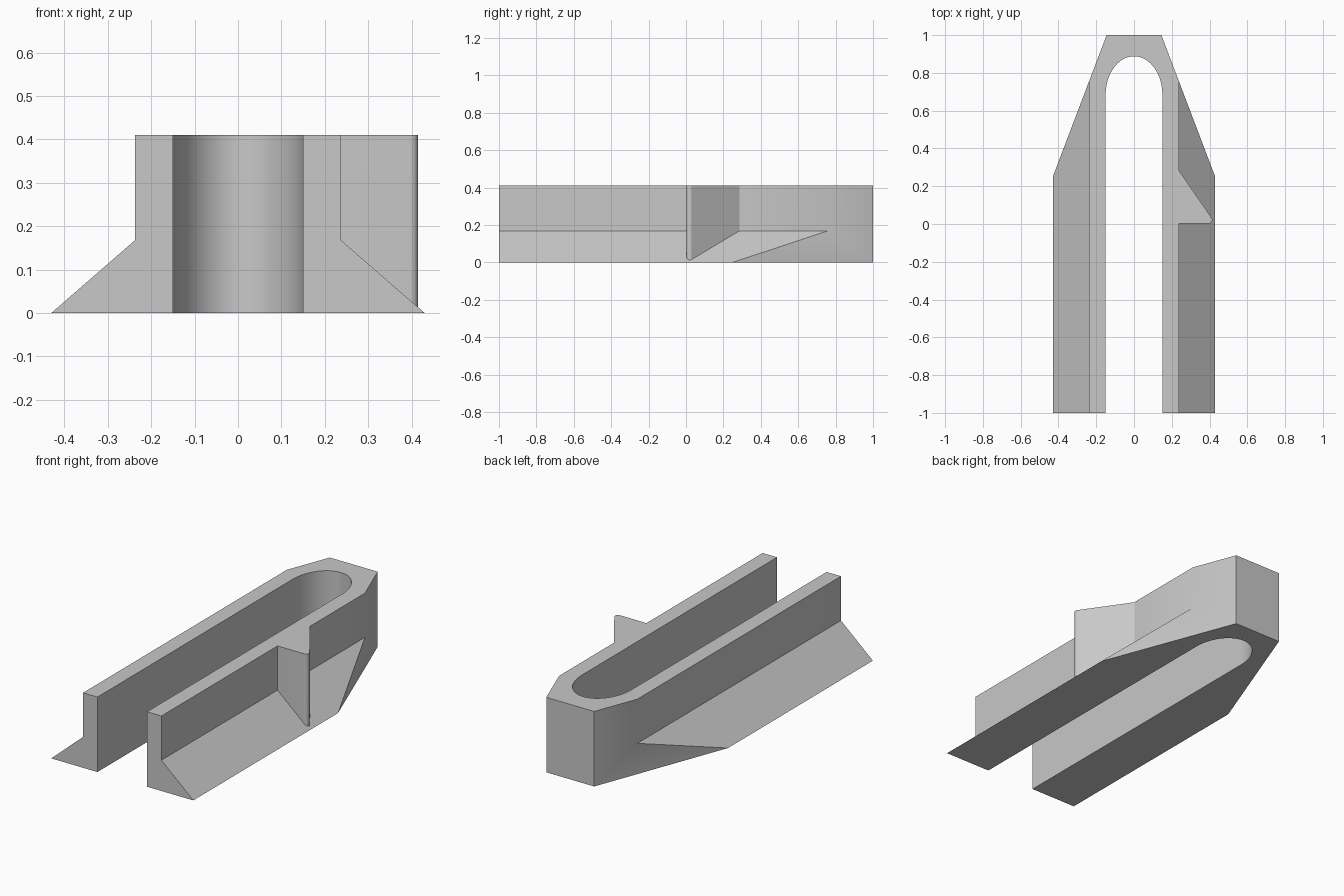
import bpy
import bmesh
import math
from mathutils import Vector

cube = bpy.data.objects.get("Cube")
if cube:
    bpy.data.objects.remove(cube, do_unlink=True)

grey = bpy.data.materials.new("plain grey")
grey.use_nodes = True
color = (0.58, 0.58, 0.58, 1)
grey.diffuse_color = color
grey.node_tree.nodes["Principled BSDF"].inputs["Base Color"].default_value = color

TOP = 0.41
WALL = 0.237
FOOT = 0.43
SLOT = 0.15


def prism(name, points, push):
    """Extrude a closed outline along a vector."""
    bm = bmesh.new()
    face = bm.faces.new([bm.verts.new(p) for p in points])
    new = bmesh.ops.extrude_face_region(bm, geom=[face])["geom"]
    moved = [v for v in new if isinstance(v, bmesh.types.BMVert)]
    bmesh.ops.translate(bm, verts=moved, vec=Vector(push))
    bmesh.ops.recalc_face_normals(bm, faces=bm.faces)
    mesh = bpy.data.meshes.new(name)
    bm.to_mesh(mesh)
    bm.free()
    mesh.materials.append(grey)
    obj = bpy.data.objects.new(name, mesh)
    bpy.context.collection.objects.link(obj)
    return obj


def combine(target, tool, operation):
    """Apply a boolean and discard the helper."""
    mod = target.modifiers.new(operation.lower(), "BOOLEAN")
    mod.operation = operation
    mod.solver = "EXACT"
    mod.object = tool
    tool.hide_render = True
    bpy.context.view_layer.objects.active = target
    bpy.ops.object.modifier_apply(modifier=mod.name)
    bpy.data.objects.remove(tool, do_unlink=True)


def mirrored(half):
    return half + [(-x, v) for x, v in reversed(half)]


# Flanged section running the full length
section = mirrored([(FOOT, 0), (WALL, 0.168), (WALL, TOP)])
body = prism("slotted_rail", [(x, -1, z) for x, z in section], (0, 2.2, 0))

# Tapered nose, trimmed in plan
plan = mirrored([(FOOT + 0.1, -1.1), (FOOT + 0.1, 0.25), (FOOT, 0.25), (0.145, 1)])
combine(body, prism("plan_trim", [(x, y, -0.1) for x, y in plan], (0, 0, 0.8)), "INTERSECT")

# Side fin with a rounded tip, seated on the sloping flange
tip = [(0.397 + 0.018 * math.cos(math.radians(a)), 0.021 + 0.018 * math.sin(math.radians(a)))
       for a in range(-90, 41, 10)]
fin = [(0.2, 0.003)] + tip + [(WALL, 0.285), (0.2, 0.285)]
combine(body, prism("side_fin", [(x, y, 0.004) for x, y in fin], (0, 0, TOP - 0.004)), "UNION")

# Long slot with a rounded inner end
arc = [(SLOT * math.cos(math.pi * i / 40), 0.685 + 0.203 * math.sin(math.pi * i / 40))
       for i in range(41)]
slot = [(-SLOT, -1.1), (SLOT, -1.1)] + arc
combine(body, prism("slot_cutter", [(x, y, -0.1) for x, y in slot], (0, 0, 0.8)), "DIFFERENCE")

# Smooth round surfaces, sharp corners
body.select_set(True)
bpy.context.view_layer.objects.active = body
bpy.ops.object.shade_smooth_by_angle(angle=math.radians(30))
